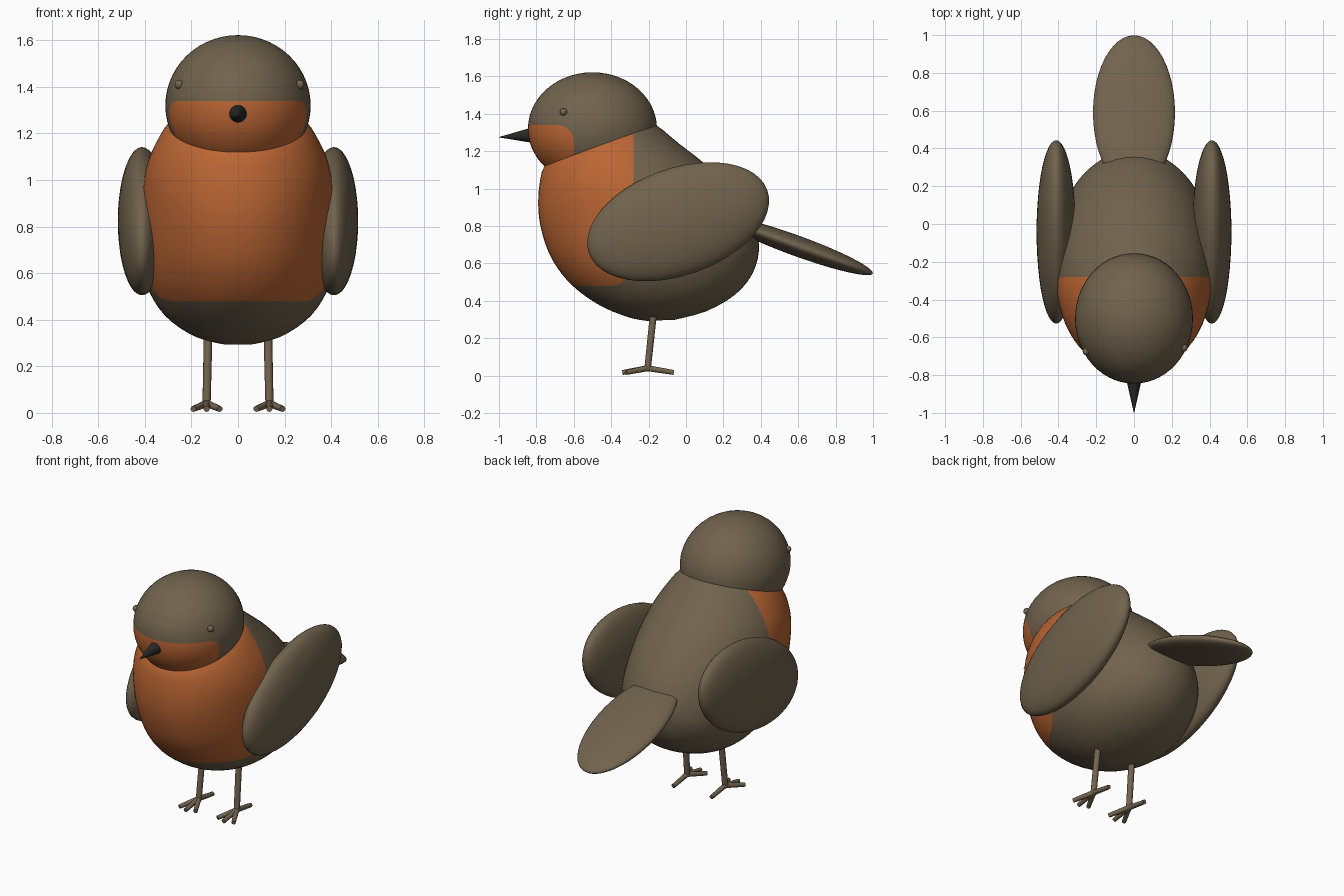
import bpy, bmesh, math
from mathutils import Vector, Matrix

if "Cube" in bpy.data.objects:
    bpy.data.objects.remove(bpy.data.objects["Cube"])


def mat(name, rgb):
    m = bpy.data.materials.new(name)
    m.diffuse_color = (*rgb, 1)
    m.use_nodes = True
    m.node_tree.nodes["Principled BSDF"].inputs["Base Color"].default_value = m.diffuse_color
    return m


BROWN = mat("feather brown", (0.165, 0.124, 0.074))
ORANGE = mat("breast orange", (0.50, 0.133, 0.034))
BLACK = mat("beak black", (0.022, 0.023, 0.020))
TAN = mat("leg brown", (0.17, 0.126, 0.078))


def finish(bm, name, *mats, angle=60):
    me = bpy.data.meshes.new(name)
    bmesh.ops.recalc_face_normals(bm, faces=bm.faces)
    bm.to_mesh(me)
    bm.free()
    ob = bpy.data.objects.new(name, me)
    bpy.context.collection.objects.link(ob)
    for m in mats:
        me.materials.append(m)
    bpy.ops.object.select_all(action='DESELECT')
    ob.select_set(True)
    bpy.context.view_layer.objects.active = ob
    bpy.ops.object.shade_smooth_by_angle(angle=math.radians(angle))
    return ob


def ball(bm, centre, radii, tilt=0, seg=48):
    m = (Matrix.Translation(centre) @ Matrix.Rotation(math.radians(tilt), 4, 'X')
         @ Matrix.Diagonal((*radii, 1)))
    bmesh.ops.create_uvsphere(bm, u_segments=seg, v_segments=seg // 2, radius=1, matrix=m)


def rod(bm, a, b, r1, r2, seg=12):
    a, b = Vector(a), Vector(b)
    d = b - a
    m = Matrix.Translation((a + b) / 2) @ d.to_track_quat('Z', 'Y').to_matrix().to_4x4()
    bmesh.ops.create_cone(bm, cap_ends=True, segments=seg, radius1=r1, radius2=r2,
                          depth=d.length, matrix=m)


def paint_patch(bm, y_max, z_edge, up, r):
    """Colour the front patch bounded by y_max and z_edge, with a rounded corner.
    up=1: the patch lies above z_edge; up=-1: below it."""
    cy, cz = y_max - r, z_edge + up * r
    planes = []
    for i in range(7):
        a = math.pi / 2 * i / 6
        n = Vector((0, math.cos(a), -up * math.sin(a)))
        planes.append((Vector((0, cy, cz)) + n * r, n))
    for co, n in planes:
        bmesh.ops.bisect_plane(bm, geom=bm.verts[:] + bm.edges[:] + bm.faces[:],
                               plane_co=co, plane_no=n, dist=1e-5)
    for f in bm.faces:
        c = f.calc_center_median()
        if all((c - co).dot(n) < 0 for co, n in planes):
            f.material_index = 1


def smooth_rows(rows, steps):
    """Catmull-Rom interpolation of equal-length rows."""
    out = []
    for i in range(len(rows) - 1):
        p = [rows[max(0, min(len(rows) - 1, i + k))] for k in (-1, 0, 1, 2)]
        for s in range(steps):
            t = s / steps
            out.append([0.5 * (2 * b + (c - a) * t + (2 * a - 5 * b + 4 * c - d) * t * t
                               + (3 * b - a - 3 * c + d) * t ** 3)
                        for a, b, c, d in zip(*p)])
    return out + [rows[-1]]


# Body: tilted oval rings, each as front (y, z), back (y, z), half width
RINGS = [(-0.66, 1.24, -0.26, 1.38, 0.20),
         (-0.757, 1.12, -0.16, 1.34, 0.298),
         (-0.782, 1.03, -0.04, 1.243, 0.36),
         (-0.79, 0.94, 0.08, 1.15, 0.395),
         (-0.785, 0.84, 0.20, 1.04, 0.412),
         (-0.76, 0.73, 0.30, 0.92, 0.42),
         (-0.715, 0.62, 0.37, 0.79, 0.42),
         (-0.64, 0.515, 0.39, 0.67, 0.407),
         (-0.545, 0.43, 0.355, 0.545, 0.363),
         (-0.43, 0.36, 0.265, 0.435, 0.29),
         (-0.30, 0.31, 0.11, 0.345, 0.18),
         (-0.21, 0.293, -0.06, 0.299, 0.07)]
N = 56
bm = bmesh.new()
loops = []
for fy, fz, by, bz, w in smooth_rows(RINGS, 3):
    mid = Vector((0, (fy + by) / 2, (fz + bz) / 2))
    half = Vector((0, (by - fy) / 2, (bz - fz) / 2))
    loops.append([bm.verts.new(mid + half * math.sin(a) + Vector((w * math.cos(a), 0, 0)))
                  for a in (2 * math.pi * k / N for k in range(N))])
for lo, hi in zip(loops, loops[1:]):
    for k in range(N):
        bm.faces.new((lo[k], lo[(k + 1) % N], hi[(k + 1) % N], hi[k]))
bm.faces.new(loops[0])
bm.faces.new(loops[-1])
paint_patch(bm, -0.28, 0.48, 1, 0.13)
finish(bm, "body", BROWN, ORANGE)

# Head with orange face
bm = bmesh.new()
ball(bm, (0, -0.5, 1.32), (0.312, 0.345, 0.302), seg=56)
paint_patch(bm, -0.60, 1.34, -1, 0.09)
finish(bm, "head", BROWN, ORANGE)

# Beak
bm = bmesh.new()
rod(bm, (0, -0.80, 1.287), (0, -1.0, 1.275), 0.046, 0.001, 20)
finish(bm, "beak", BLACK)

# Tail
bm = bmesh.new()
ball(bm, (0, 0.59, 0.695), (0.217, 0.435, 0.055), -20)
finish(bm, "tail", BROWN)

# Eyes
for name, x, y in (("left_eye", -0.252, -0.675), ("right_eye", 0.265, -0.655)):
    bm = bmesh.new()
    ball(bm, (x, y, 1.41), (0.02, 0.02, 0.02), seg=16)
    finish(bm, name, TAN)

for side, s in (("left", -1), ("right", 1)):
    # Wing
    bm = bmesh.new()
    ball(bm, (s * 0.412, -0.042, 0.823), (0.104, 0.506, 0.286), 19.5)
    finish(bm, side + "_wing", BROWN)
    # Leg
    ankle = (s * 0.135, -0.205, 0.04)
    bm = bmesh.new()
    rod(bm, (s * 0.128, -0.172, 0.35), ankle, 0.019, 0.018)
    finish(bm, side + "_leg", TAN)
    # Foot: three front toes and one back toe
    bm = bmesh.new()
    for dx, dy in ((-0.057, -0.115), (0, -0.135), (0.057, -0.115), (0, 0.14)):
        rod(bm, ankle, (ankle[0] + dx, ankle[1] + dy, 0.017), 0.016, 0.013)
    ball(bm, ankle, (0.018, 0.018, 0.018), seg=12)
    finish(bm, side + "_foot", TAN)
